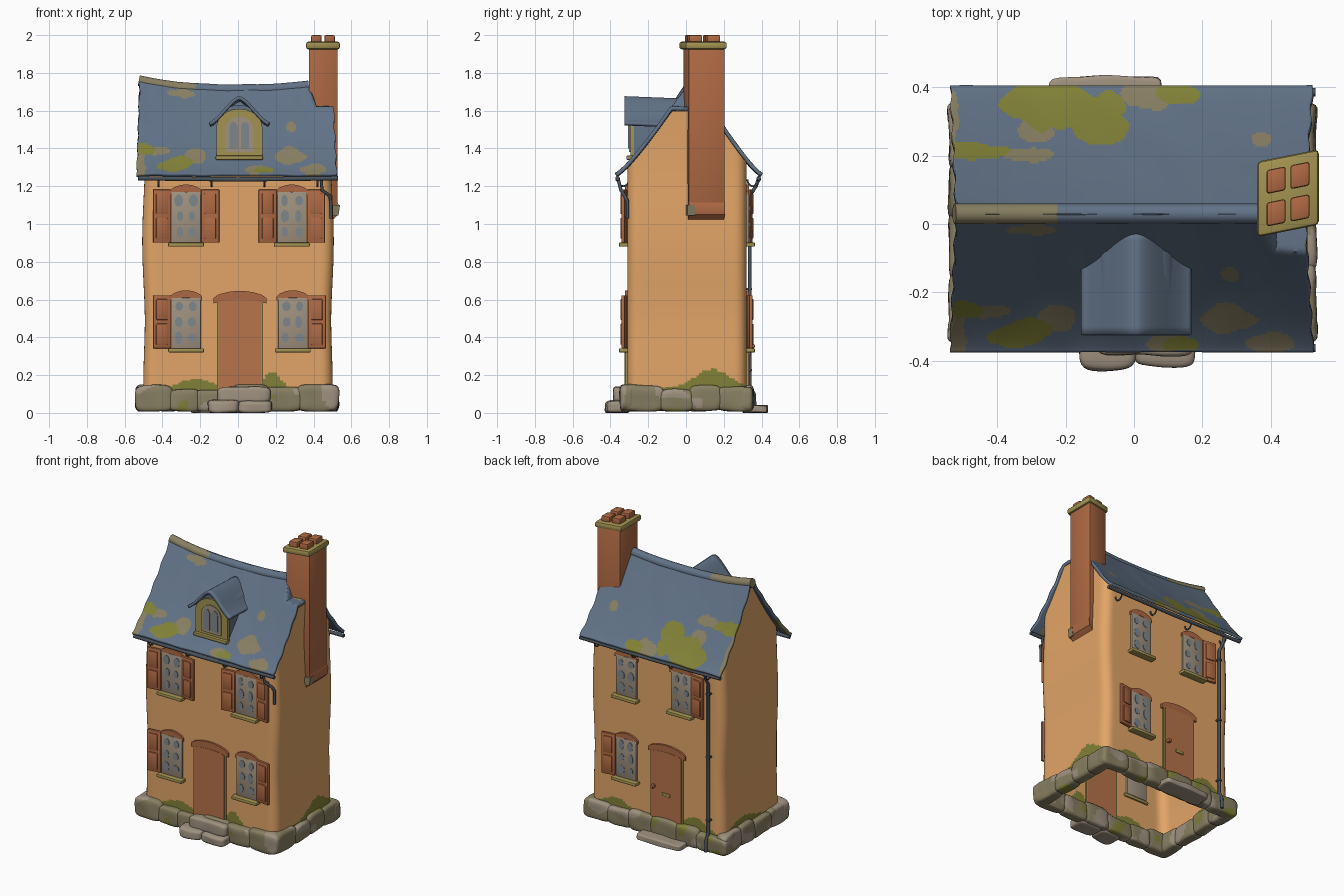
import bpy, bmesh, math, random
from mathutils import Vector, Matrix, noise

if "Cube" in bpy.data.objects:
    bpy.data.objects.remove(bpy.data.objects["Cube"])

random.seed(4)


def lin(c):
    c /= 255
    return c / 12.92 if c < 0.04045 else ((c + 0.055) / 1.055) ** 2.4


def material(name, r, g, b):
    m = bpy.data.materials.new(name)
    m.diffuse_color = (lin(r), lin(g), lin(b), 1)
    m.use_nodes = True
    m.node_tree.nodes["Principled BSDF"].inputs["Base Color"].default_value = m.diffuse_color
    return m


WALL = material("warm_plaster", 226, 165, 103)
SLATE = material("slate_blue", 97, 114, 134)
LICHEN = material("lichen_tan", 136, 127, 98)
MOSS = material("moss_green", 129, 129, 55)
BRICK = material("brick", 174, 105, 67)
DOOR = material("door_wood", 183, 115, 74)
STONE = material("pale_stone", 160, 146, 128)
IRON = material("dark_iron", 72, 82, 91)
GLASS = material("window_glass", 126, 135, 140)
OCHRE = material("mossy_ochre", 162, 146, 80)


def finish(name, bm, mats, angle=35):
    bmesh.ops.recalc_face_normals(bm, faces=bm.faces)
    me = bpy.data.meshes.new(name)
    bm.to_mesh(me)
    bm.free()
    for m in mats:
        me.materials.append(m)
    me.shade_smooth()
    me.set_sharp_from_angle(angle=math.radians(angle))
    ob = bpy.data.objects.new(name, me)
    bpy.context.collection.objects.link(ob)
    return ob


def box(name, x0, x1, y0, y1, z0, z1, mat, bevel=0.004, turn=0):
    bm = bmesh.new()
    c = Vector((x0 + x1, y0 + y1, z0 + z1)) / 2
    bmesh.ops.create_cube(bm, size=1, matrix=Matrix.Translation(c) @ Matrix.Rotation(turn, 4, 'Z')
                          @ Matrix.Diagonal((x1 - x0, y1 - y0, z1 - z0, 1)))
    if bevel:
        bmesh.ops.bevel(bm, geom=bm.edges[:], offset=bevel, segments=2, profile=0.5, affect='EDGES')
    return finish(name, bm, [mat])


def prism(name, pts, y0, y1, mat):
    bm = bmesh.new()
    f = bm.faces.new([bm.verts.new((x, y0, z)) for x, z in pts])
    r = bmesh.ops.extrude_face_region(bm, geom=[f])
    bmesh.ops.translate(bm, vec=(0, y1 - y0, 0), verts=[v for v in r['geom'] if isinstance(v, bmesh.types.BMVert)])
    return finish(name, bm, [mat])


def arch(cx, hw, z0, z1, rise, n=12):
    """Outline with straight sides and a curved top."""
    top = [(cx + hw * math.cos(math.pi * i / n), z1 + rise * math.sin(math.pi * i / n)) for i in range(n + 1)]
    return [(cx - hw, z0), (cx + hw, z0)] + top


def tube(name, pts, r, mat):
    cu = bpy.data.curves.new(name, 'CURVE')
    cu.dimensions, cu.bevel_depth, cu.bevel_resolution, cu.use_fill_caps = '3D', r, 3, True
    sp = cu.splines.new('POLY')
    sp.points.add(len(pts) - 1)
    for p, q in zip(sp.points, pts):
        p.co = (*q, 1)
    tmp = bpy.data.objects.new(name + "_path", cu)
    me = bpy.data.meshes.new_from_object(tmp)
    bm = bmesh.new()
    bm.from_mesh(me)
    bpy.data.objects.remove(tmp)
    return finish(name, bm, [mat], 50)


def stone(name, x0, x1, y0, y1, z0, z1, mossy=True, power=5):
    bm = bmesh.new()
    bmesh.ops.create_cube(bm, size=2)
    bmesh.ops.subdivide_edges(bm, edges=bm.edges[:], cuts=9, use_grid_fill=True)
    c, h = Vector((x0 + x1, y0 + y1, z0 + z1)) / 2, Vector((x1 - x0, y1 - y0, z1 - z0)) / 2
    for v in bm.verts:
        p = v.co / sum(abs(k) ** power for k in v.co) ** (1 / power)
        q = c + Vector(a * b for a, b in zip(p, h))
        q += noise.noise_vector(q * 9) * 0.008
        v.co = (q.x, q.y, max(q.z, z0))
    for f in bm.faces:
        q = f.calc_center_median()
        n = noise.noise(q * 7)
        f.material_index = (2 if n > 0.42 else 1) if mossy and n > -0.2 else 0
    return finish(name, bm, [STONE, LICHEN, MOSS], 60)


def grid(bm, nu, nv, fn, closed=False):
    vs = [[bm.verts.new(fn(i / nu, j / nv)) for j in range(nv + 1)] for i in range(nu if closed else nu + 1)]
    for i in range(nu):
        for j in range(nv):
            a, b = vs[i], vs[(i + 1) % len(vs)]
            bm.faces.new((a[j], b[j], b[j + 1], a[j + 1]))


def ridge(x):
    return 1.73 + 0.05 * abs(x / 0.53) ** 2.5


def roof_z(x, y):
    t = min(1, abs(y - 0.03) / (0.40 if y < 0.03 else 0.37))
    z = 1.26 + (ridge(x) - 1.26) * (1 - t) ** 1.2
    k = min(1, max(0, (x - 0.36) / 0.05))        # dip around the chimney
    return min(z, ridge(x) * (1 - k) + 1.61 * k)


# Main walls: rounded rectangle rising to the underside of the roof
def wall_pt(u, v):
    hx, hy, r = 0.5, 0.315, 0.06
    per = [(hx - r) * 2, (hy - r) * 2, (hx - r) * 2, (hy - r) * 2]
    arc = r * math.pi / 2
    d = u * (sum(per) + 4 * arc)
    for k in range(4):
        a = k * math.pi / 2
        ox, oy = [(-1, -1), (1, -1), (1, 1), (-1, 1)][k]
        p = Vector((ox * (hx - r), oy * (hy - r), 0))
        if d <= per[k]:
            p += Vector((math.cos(a) * d + math.sin(a) * r, math.sin(a) * d - math.cos(a) * r, 0))
            break
        d -= per[k]
        if d <= arc:
            b = a - math.pi / 2 + d / r
            ox, oy = [(1, -1), (1, 1), (-1, 1), (-1, -1)][k]
            p = Vector((ox * (hx - r) + r * math.cos(b), oy * (hy - r) + r * math.sin(b), 0))
            break
        d -= arc
    z = 0.06 + v ** 1.5 * (roof_z(p.x, p.y) - 0.012 - 0.06)
    s = 1 + 0.014 * math.sin(z * 7 + 1.5) * min(1, z * 2)
    return p.x * s, p.y + 0.005, z


bm = bmesh.new()
grid(bm, 200, 80, wall_pt, True)
# moss humps: side normal axis, sign, position, width, height
humps = [(1, -1, 0.18, 0.06, 0.09), (1, -1, -0.22, 0.12, 0.05), (0, 1, 0.14, 0.13, 0.1),
         (1, 1, -0.3, 0.1, 0.08), (1, 1, 0.3, 0.1, 0.06), (0, -1, 0.1, 0.15, 0.06)]
for f in bm.faces:
    c = f.calc_center_median()
    for ax, sg, at, w, h in humps:
        if c[ax] * sg > (0.45, 0.28)[ax] and c.z < 0.13 + h * math.exp(-((c[1 - ax] - at) / w) ** 2):
            f.material_index = 1
finish("house_walls", bm, [WALL, MOSS], 50)

# Roof sheets, with moss and lichen patches given as (x, y, rx, ry)
moss = [(-.2, .33, .19, .07), (-.1, .28, .1, .05), (.13, .37, .06, .03), (-.46, .205, .09, .025),
        (-.33, -.315, .09, .04), (-.49, -.24, .05, .03), (.14, -.345, .05, .02)]
lichen = [(-.29, .27, .06, .04), (-.3, .195, .09, .02), (.04, .37, .08, .05), (.37, .235, .03, .02),
          (-.22, -.27, .05, .04), (.27, -.27, .09, .04), (.4, -.34, .06, .03), (.28, -.14, .025, .02),
          (-.42, -.25, .07, .02), (-.3, -.01, .08, .015), (.1, -.34, .07, .025), (-.52, -.3, .03, .08),
          (-.535, .3, .02, .08)]


def patched(c, spots):
    n = 0.9 * noise.noise(c * 13)
    return any(((c.x - x) / a) ** 2 + ((c.y - y) / b) ** 2 < 1 + n for x, y, a, b in spots)


def roof_pt(u, v):
    y = -0.37 + 0.77 * v
    t = abs(y - 0.03) / 0.4
    edge = 0.003 * math.sin(v * 60)
    x0, x1 = -0.52 - 0.018 * t + edge, 0.5 + 0.024 * t + edge
    x = x0 + (x1 - x0) * u
    return x, y, roof_z(x, y) + 0.005 * noise.noise(Vector((x * 8, y * 8, 0)))


bm = bmesh.new()
grid(bm, 170, 110, roof_pt)
for f in bm.faces:
    c = f.calc_center_median()
    f.material_index = 1 if patched(c, moss) else 2 if patched(c, lichen) else 0
roof = finish("main_roof", bm, [SLATE, MOSS, LICHEN], 50)
sol = roof.modifiers.new("thickness", 'SOLIDIFY')
sol.thickness, sol.offset = 0.02, 0

# Ridge tiles
for i in range(9):
    a, b = -0.525 + i * 0.1, -0.525 + (i + 1) * 0.1
    tube("ridge_tile", [(a, .03, ridge(a) - .02), (b, .03, ridge(b) - .02)], 0.03, LICHEN if i < 3 else SLATE)

# Dormer
DX = 0.007
prism("dormer_body", arch(DX, 0.115, 1.33, 1.54, 0.09), -0.28, -0.08, SLATE)
prism("dormer_frame", arch(DX, 0.122, 1.35, 1.51, 0.10), -0.295, -0.275, OCHRE)
prism("dormer_window", arch(DX, 0.075, 1.38, 1.5, 0.07), -0.302, -0.294, STONE)
for s in (-1, 1):
    prism("dormer_pane", arch(DX + s * 0.03, 0.022, 1.4, 1.51, 0.03), -0.306, -0.3, GLASS)
box("dormer_sill", DX - 0.125, DX + 0.125, -0.315, -0.27, 1.34, 1.362, OCHRE)


def dormer_pt(u, v):
    w = abs(2 * u - 1)
    h = 0.5 * (0.5 + 0.5 * math.cos(math.pi * w)) + 0.5 * (1.05 - math.sqrt(w * w * 1.05 + 0.003))
    return DX + 0.157 * (2 * u - 1), -0.325 + 0.3 * v, 1.528 + 0.14 * h - 0.012 * v


bm = bmesh.new()
grid(bm, 32, 12, dormer_pt)
sol = finish("dormer_roof", bm, [SLATE], 60).modifiers.new("thickness", 'SOLIDIFY')
sol.thickness, sol.offset = 0.018, 0

# Chimney, sheared slightly in plan
bits = [box("chimney_stack", .375, .528, .0, .19, 1.09, 1.93, BRICK, .006),
        box("chimney_cap", .36, .54, -.02, .2, 1.925, 1.965, OCHRE, .012)]
foot = prism("chimney_foot", [(.40, 1.12), (.526, 1.12), (.537, 1.09), (.53, 1.05), (.50, 1.02), (.40, 1.02)],
             .0, .19, BRICK)
corner = prism("chimney_foot_corner", [(.45, 1.1), (.54, 1.1), (.532, 1.045), (.45, 1.045)], -.01, .03, LICHEN)
bits += [box("chimney_pot", x - .028, x + .028, y - .035, y + .035, 1.955, 2.0, BRICK, .008)
         for x in (.415, .485) for y in (.04, .135)]
for ob in bits + [foot, corner]:
    for v in ob.data.vertices:
        v.co.y += 0.2 * (v.co.x - 0.45)
box("chimney_flashing", .372, .49, -.02, .02, 1.59, 1.625, LICHEN, .012)


# Windows and doors; side is -1 for front and 1 for back
def span(side, a, b):
    off = 0.32 if side > 0 else 0.31
    return sorted((side * (off + a), side * (off + b)))


def lintel(cx, hw, z, side, thick=0.038):
    n = 12
    low = [(cx + hw * (2 * i / n - 1), z + 0.016 * math.sin(math.pi * i / n)) for i in range(n + 1)]
    high = [(x, q + thick * (0.55 + 0.45 * math.sin(math.pi * i / n) ** 0.4)) for i, (x, q) in enumerate(low)]
    prism("brick_lintel", low + high[::-1], *span(side, -0.01, 0.013), BRICK)


def shutter(cx, z, side, lean):
    y0, y1 = span(side, 0.008, 0.026)
    box("shutter", cx - .048, cx + .048, y0, y1, z, z + .28, BRICK, .004, lean)
    y0, y1 = span(side, 0.022, 0.033)
    for k in (0.02, 0.15):
        box("shutter_panel", cx - .03, cx + .03, y0, y1, z + k, z + k + .11, BRICK, .004, lean)


def window(cx, z, side, left, right):
    box("window_frame", cx - .078, cx + .078, *span(side, -.012, .014), z, z + .27, STONE)
    for i in (-1, 1):
        for j in range(3):
            # uneven rounded panes
            x, q = cx + i * random.uniform(.03, .04), z + 0.058 + j * 0.083
            a, b = random.uniform(.016, .025), random.uniform(.022, .035)
            ring = [math.pi * (k + .5) / 6 for k in range(12)]
            prism("window_pane", [(x + a * math.cos(t), q + b * math.sin(t)) for t in ring],
                  *span(side, .01, .017), GLASS)
    box("window_sill", cx - .095, cx + .095, *span(side, -.01, .045), z - .02, z + .002, OCHRE, .006)
    lintel(cx, .085, z + .255, side)
    if left:
        shutter(cx - .128, z + .002, side, -0.14 * side)
    if right:
        shutter(cx + .128, z + .002, side, 0.14 * side)


window(-.275, .9, -1, True, True)
window(.285, .9, -1, True, True)
window(-.275, .34, -1, True, False)
window(.29, .34, -1, False, True)
window(.22, .9, 1, False, False)
window(-.195, .9, 1, True, False)
window(.22, .34, 1, False, True)


def door(cx, side):
    prism("door_frame", arch(cx, .122, .1, .585, .02), *span(side, -.012, .01), OCHRE)
    prism("door_leaf", arch(cx, .113, .1, .58, .02), *span(side, -.016, .015), DOOR)
    lintel(cx, .14, .58, side, .05)


door(.01, -1)
door(-.085, 1)
box("door_knob", -.005, .02, *span(1, .01, .045), .34, .365, BRICK, .01)
box("letter_plate", -.115, -.055, *span(1, .01, .022), .3, .322, OCHRE)


# Foundation stones and steps
def split(a, b, n):
    cuts = [a + (b - a) * (i + random.uniform(-.2, .2) * (0 < i < n)) / n for i in range(n + 1)]
    return zip(cuts, cuts[1:])


for ya, yb in ((-.35, -.27), (.275, .357)):
    for a, b in split(-.53, .52, 6):
        stone("foundation_stone", a - .014, b + .014, ya, yb, .008, random.uniform(.122, .15))
for xa, xb in ((-.542, -.455), (.445, .532)):
    for a, b in split(-.325, .33, 4):
        stone("foundation_stone", xa, xb, a - .014, b + .014, .008, random.uniform(.122, .15))
stone("front_step_left", -.16, .005, -.425, -.3, 0, .07, False)
stone("front_step_right", .0, .18, -.42, -.3, 0, .065, False)
stone("front_step_top", -.11, .17, -.385, -.28, .055, .135, False, 7)
stone("back_step", -.25, .08, .3, .43, 0, .04, False, 10)

# Gutters, brackets and downpipes
for y, s in ((-.362, -1), (.385, 1)):
    tube("gutter", [(-.53, y, 1.242), (.0, y, 1.236), (.53, y, 1.242)], .012, IRON)
    for x in (-.42, -.14, .14, .42):
        arcs = [math.pi * k / 8 for k in range(9)]
        tube("gutter_bracket", [(x, y - s * .03 + s * .03 * math.cos(a), 1.235 - .035 * math.sin(a)) for a in arcs],
             .005, IRON)
tube("front_downpipe", [(.44, -.36, 1.24), (.445, -.345, 1.18), (.485, -.325, 1.15), (.492, -.31, 1.12),
                        (.492, -.31, 1.03)], .009, IRON)
tube("back_downpipe", [(-.41, .385, 1.24), (-.41, .37, 1.2), (-.405, .338, 1.15), (-.405, .338, .14),
                       (-.405, .36, .1), (-.405, .365, .02)], .01, IRON)
for z in (.22, .65, 1.08):
    box("pipe_clip", -.419, -.391, .31, .35, z, z + .012, IRON, .003)
